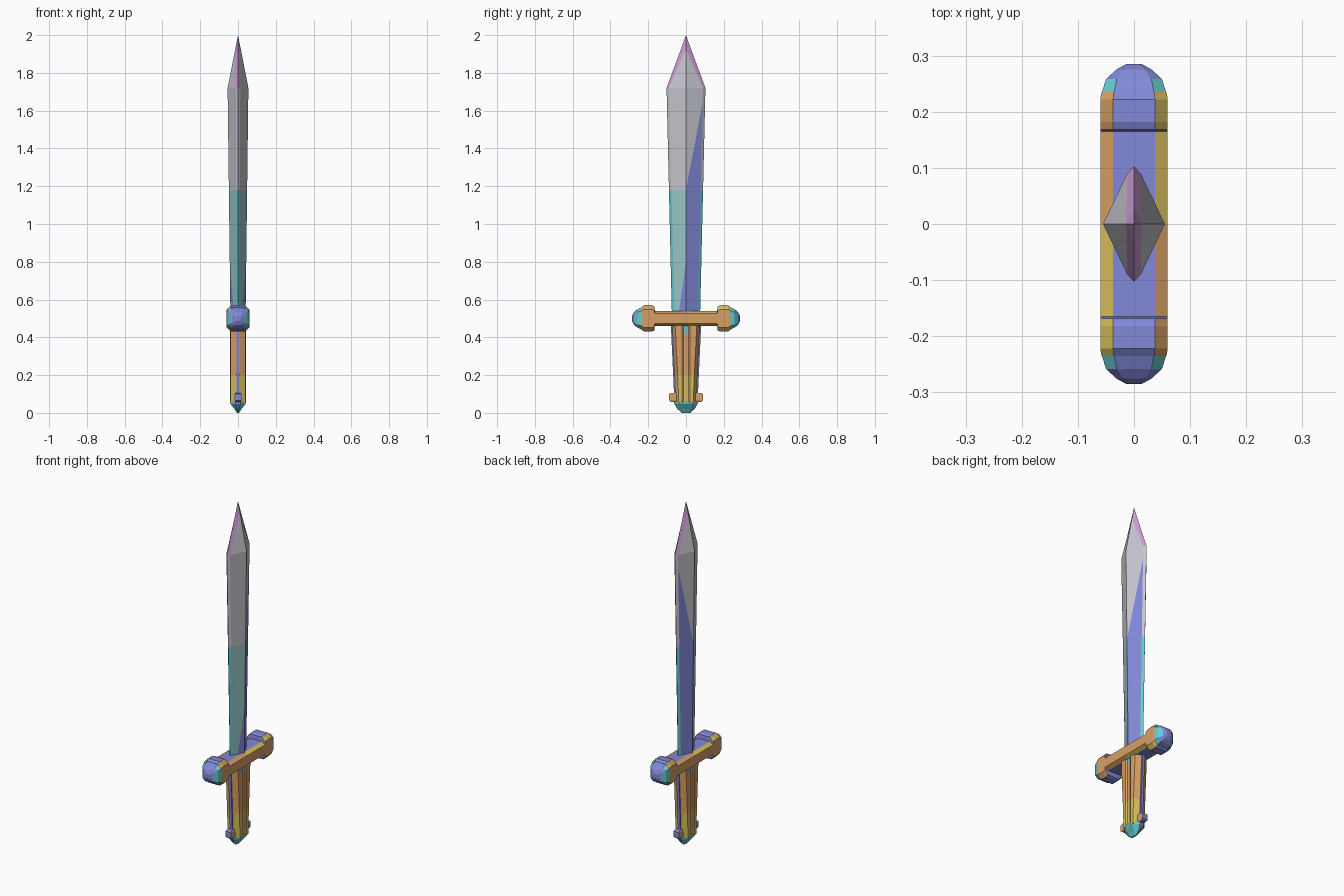
import bpy, bmesh
from mathutils import Vector

if "Cube" in bpy.data.objects:
    bpy.data.objects.remove(bpy.data.objects["Cube"])


def material(name, rgb):
    m = bpy.data.materials.new(name)
    m.diffuse_color = (*rgb, 1)
    m.use_nodes = True
    m.node_tree.nodes["Principled BSDF"].inputs["Base Color"].default_value = m.diffuse_color
    return m


MATS = [material("steel grey", (.56, .56, .62)),
        material("pale teal", (.32, .58, .57)),
        material("periwinkle blue", (.22, .25, .68)),
        material("orchid pink", (.61, .33, .65)),
        material("cyan", (.13, .60, .64)),
        material("orange", (.68, .35, .13)),
        material("yellow", (.68, .51, .11))]
GREY, TEAL, BLUE, PINK, CYAN, ORANGE, YELLOW = range(7)


def loft(name, rings, rule, cuts=()):
    """Skin closed rings of points, cut by planes, colour faces by rule(centre, normal)."""
    bm = bmesh.new()
    loops = [[bm.verts.new(p) for p in r] for r in rings]
    for a, b in zip(loops, loops[1:]):
        n = len(a)
        for i in range(n):
            j = (i + 1) % n
            bm.faces.new((a[i], a[j], b[j], b[i]))
    bm.faces.new(loops[0][::-1])
    bm.faces.new(loops[-1])
    bmesh.ops.remove_doubles(bm, verts=bm.verts[:], dist=0.0002)
    for co, no in cuts:
        bmesh.ops.bisect_plane(bm, geom=bm.verts[:] + bm.edges[:] + bm.faces[:],
                               plane_co=co, plane_no=no, dist=1e-5)
    bmesh.ops.recalc_face_normals(bm, faces=bm.faces[:])
    bm.normal_update()
    for f in bm.faces:
        f.material_index = rule(f.calc_center_median(), f.normal)
    me = bpy.data.meshes.new(name)
    bm.to_mesh(me)
    bm.free()
    for m in MATS:
        me.materials.append(m)
    ob = bpy.data.objects.new(name, me)
    bpy.context.collection.objects.link(ob)
    return ob


def mirrored(quarter):
    """Complete a quarter outline (from +x side to +y side) into a closed loop."""
    half = quarter + [(-x, y) for x, y in reversed(quarter)]
    full = half + [(-x, -y) for x, y in half]
    return [p for i, p in enumerate(full) if p != full[i - 1]]


# Blade: diamond section with bevelled cutting edges and a four-sided point
def blade_ring(z, ridge, bx, by, edge):
    pts = [(ridge, 0), (bx, by), (0, edge), (-bx, by),
           (-ridge, 0), (-bx, -by), (0, -edge), (bx, -by)]
    return [(x, y, z) for x, y in pts]


def blade_rule(c, n):
    edge = .103 - (1.72 - c.z) * .0235
    if c.z > 1.92:
        return PINK
    if c.z > 1.72:
        return PINK if abs(c.y) > .035 else GREY
    if abs(c.y) > edge - .0125:
        return CYAN if c.z < 1.18 else GREY
    if c.z > 1.18:
        return BLUE if c.y > (c.z - 1.18) * .19 else GREY
    return BLUE if c.y > min(0, (c.z - .8) * .14) else TEAL


blade = loft("blade",
             [blade_ring(.50, .040, .010, .061, .0743),
              blade_ring(1.72, .055, .012, .090, .103),
              blade_ring(1.92, .016, .0135, .003, .029),
              blade_ring(2.0, .0, .0, .0, .0)],
             blade_rule,
             [((0, 0, 1.18), (0, 0, 1)), ((0, 0, 1.72), (0, 0, 1)),
              ((0, 0, 1.18), (0, 1, -.19)), ((0, 0, .8), (0, 1, -.14))])


# Crossguard: octagonal bar with raised collars at both ends
def guard_ring(y, hx, hz):
    q = [(hx, .68 * hz), (.62 * hx, hz)]
    return [(x, y, .5 + z) for x, z in mirrored(q)]


def guard_rule(c, n):
    if abs(n.z) > .9 or abs(n.y) > .6:
        return BLUE
    if abs(n.z) > .35 and c.x * c.y > 0:
        return YELLOW
    return ORANGE


def span(profile):
    return [(-y, a, b) for y, a, b in reversed(profile)] + profile


guard_profile = [(.165, .060, .040), (.168, .060, .064), (.182, .060, .070),
                 (.222, .060, .070), (.235, .058, .060)]
guard = loft("crossguard", [guard_ring(*p) for p in span(guard_profile)], guard_rule,
             [((0, 0, 0), (0, 1, 0))])

# Rounded knobs on the guard ends
for side, s in (("left", -1), ("right", 1)):
    prof = [(.232, .058, .060), (.258, .050, .048), (.275, .032, .034), (.285, .014, .014)]
    loft("guard_knob_" + side, [guard_ring(s * y, a, b) for y, a, b in prof],
         lambda c, n: CYAN if abs(n.x) > .55 and abs(c.y) < .27 else BLUE)


# Grip: two shaped scales with a central groove
def grip_ring(z, hy):
    q = [(.036, .012), (.042, .020), (.040, hy - .022), (.010, hy - .006)]
    return [(x, y, z) for x, y in mirrored(q)]


def grip_rule(c, n):
    if abs(c.y) < .01 and c.z > .42:
        return CYAN
    return ORANGE if c.z > .2 else YELLOW


grip = loft("grip", [grip_ring(.05, .060), grip_ring(.20, .066),
                     grip_ring(.42, .077), grip_ring(.48, .080)], grip_rule)


# Tang strip showing along the narrow sides of the grip
def box_ring(z, hx, hy):
    return [(hx, -hy, z), (hx, hy, z), (-hx, hy, z), (-hx, -hy, z)]


loft("tang", [box_ring(.05, .008, .061), box_ring(.48, .008, .081)],
     lambda c, n: BLUE)

# Collar lugs at the base of the grip
loft("base_collar", [box_ring(.058, .014, .080), box_ring(.066, .018, .090),
                     box_ring(.100, .018, .090), box_ring(.106, .014, .080)],
     lambda c, n: ORANGE if abs(n.x) > .6 else BLUE)


# Pommel: faceted dome closing the bottom
def pommel_ring(z, hx, hy):
    q = [(hx, .5 * hy), (.3 * hx, hy)]
    return [(x, y, z) for x, y in mirrored(q)]


loft("pommel", [pommel_ring(.06, .042, .063), pommel_ring(.048, .040, .062),
                pommel_ring(.020, .018, .045), pommel_ring(0, .005, .022)],
     lambda c, n: BLUE if abs(n.y) > .7 else CYAN)
